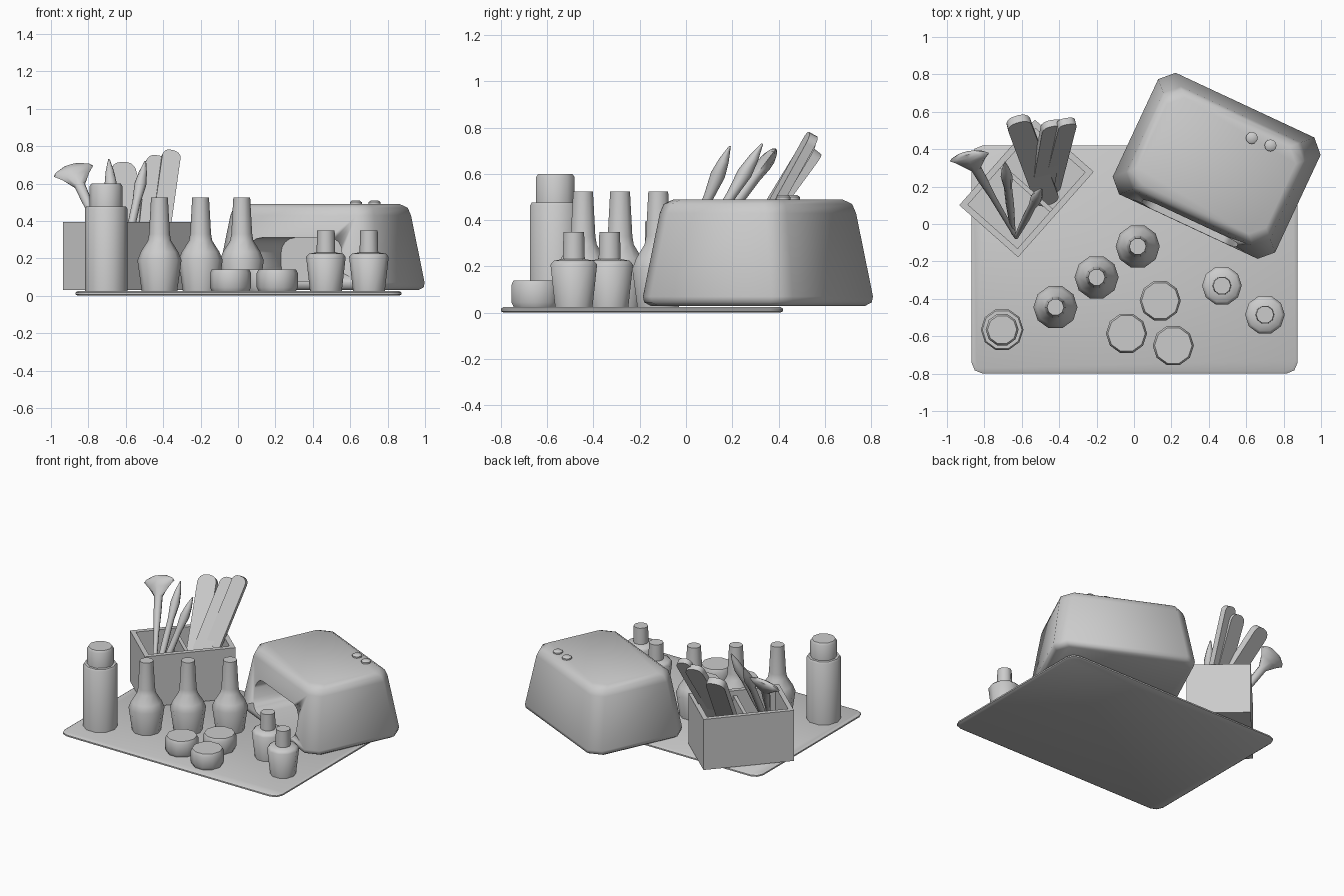
import bpy, bmesh, math
from mathutils import Vector, Matrix

if "Cube" in bpy.data.objects:
    bpy.data.objects.remove(bpy.data.objects["Cube"])

grey = bpy.data.materials.new("soft_grey")
grey.diffuse_color = (0.6, 0.6, 0.6, 1)
grey.use_nodes = True
grey.node_tree.nodes["Principled BSDF"].inputs["Base Color"].default_value = grey.diffuse_color


def finish(name, bm, loc=(0, 0, 0), rot=0.0, angle=50, matrix=None):
    bmesh.ops.recalc_face_normals(bm, faces=bm.faces)
    me = bpy.data.meshes.new(name)
    bm.to_mesh(me)
    bm.free()
    me.materials.append(grey)
    ob = bpy.data.objects.new(name, me)
    bpy.context.collection.objects.link(ob)
    ob.matrix_world = matrix or (Matrix.Translation(loc) @ Matrix.Rotation(rot, 4, 'Z'))
    bpy.ops.object.select_all(action='DESELECT')
    ob.select_set(True)
    bpy.context.view_layer.objects.active = ob
    bpy.ops.object.shade_smooth_by_angle(angle=math.radians(angle))
    return ob


def loft(loops, closed=False):
    """Skin a stack of equal loops; cap the ends or join last to first."""
    bm = bmesh.new()
    rings = [[bm.verts.new(p) for p in loop] for loop in loops]
    pairs = list(zip(rings, rings[1:]))
    if closed:
        pairs.append((rings[-1], rings[0]))
    else:
        bm.faces.new(rings[0][::-1])
        bm.faces.new(rings[-1])
    for a, b in pairs:
        for i in range(len(a)):
            j = (i + 1) % len(a)
            bm.faces.new((a[i], a[j], b[j], b[i]))
    return bm


def ring(rx, ry, z, n=10):
    return [(rx * math.cos(2 * math.pi * i / n), ry * math.sin(2 * math.pi * i / n), z)
            for i in range(n)]


def rounded_rect(hx, hy, r, z, seg=1):
    pts = []
    for k, (sx, sy) in enumerate([(1, 1), (-1, 1), (-1, -1), (1, -1)]):
        for s in range(seg + 1):
            a = math.pi / 2 * (k + s / seg)
            pts.append((sx * (hx - r) + r * math.cos(a), sy * (hy - r) + r * math.sin(a), z))
    return pts


def lathe(name, profile, xy, n=10, angle=50):
    return finish(name, loft([ring(r, r, z, n) for r, z in profile]), (xy[0], xy[1], 0), angle=angle)


def along(p0, p1, width=(1, 0, 0)):
    """Frame with z running from p0 to p1 and x near the width direction."""
    p0, p1 = Vector(p0), Vector(p1)
    z = (p1 - p0).normalized()
    x = Vector(width)
    x = (x - z * x.dot(z)).normalized()
    y = z.cross(x)
    return Matrix.Translation(p0) @ Matrix((x, y, z)).transposed().to_4x4(), (p1 - p0).length


# Mat
finish("mat", loft([rounded_rect(0.872 - i, 0.61 - i, 0.06, z, 2)
                    for i, z in [(0.012, 0), (0, 0.007), (0, 0.017), (0.012, 0.025)]]),
       (0.003, -0.19, 0))

# Curing lamp: tapered body with an arched hand opening
turn = math.radians(-25)
centre = Vector((0.442, 0.311, 0))
lamp = finish("lamp_body", loft([rounded_rect(0.479 - i, 0.358 - i, 0.07, z)
              for i, z in [(0.025, 0.03), (0.004, 0.045), (0, 0.07), (0.055, 0.43),
                           (0.068, 0.47), (0.1, 0.49)]]), centre, turn)
hole = loft([rounded_rect(0.28, 0.115, 0.08, d, 4) for d in (0.05, 0.6)])
# stand the opening's outline upright so that it cuts in from the front
bmesh.ops.transform(hole, verts=hole.verts,
                    matrix=Matrix.Translation((0, -0.5, 0.195)) @ Matrix.Rotation(-math.pi / 2, 4, 'X'))
cutter = finish("opening_cutter", hole, centre, turn)
bpy.context.view_layer.objects.active = lamp
mod = lamp.modifiers.new("opening", 'BOOLEAN')
mod.operation = 'DIFFERENCE'
mod.solver = 'EXACT'
mod.object = cutter
bpy.ops.object.modifier_apply(modifier=mod.name)
bpy.data.objects.remove(cutter)
for xy in [(0.63, 0.46), (0.73, 0.42)]:
    lathe("lamp_button", [(0.032, 0.48), (0.032, 0.5), (0.022, 0.508)], xy, 12)

# Tool holder: open box with a divider
box_turn = math.radians(48.5)
box_at = (-0.575, 0.19, 0)


def rect(hx, hy, z):
    return [(hx, hy, z), (-hx, hy, z), (-hx, -hy, z), (hx, -hy, z)]


finish("holder_box", loft([rect(0.305, 0.21, 0.03), rect(0.305, 0.21, 0.395),
                           rect(0.272, 0.177, 0.395), rect(0.272, 0.177, 0.06)]), box_at, box_turn)
finish("holder_divider", loft([rect(0.012, 0.18, 0.05), rect(0.012, 0.18, 0.36)]),
       box_at, box_turn)

# Nail files: flat bars with rounded ends
for p0, p1, w, t in [((-0.46, 0.12, 0.1), (-0.625, 0.56, 0.70), 0.065, 0.024),
                     ((-0.50, 0.15, 0.1), (-0.43, 0.54, 0.74), 0.062, 0.02),
                     ((-0.45, 0.18, 0.1), (-0.355, 0.55, 0.77), 0.05, 0.02)]:
    frame, length = along(p0, p1, (1, 0.25, 0))
    bar = loft([rounded_rect(w, length / 2, w * 0.8, z, 4) for z in (-t, t)])
    bmesh.ops.transform(bar, verts=bar.verts, matrix=Matrix.Translation((0, 0, length / 2))
                        @ Matrix.Rotation(math.pi / 2, 4, 'X'))
    finish("nail_file", bar, matrix=frame)

# Pointed brushes
for p0, p1 in [((-0.63, -0.07, 0.1), (-0.495, 0.19, 0.72)),
               ((-0.645, -0.05, 0.1), (-0.69, 0.33, 0.73))]:
    frame, length = along(p0, p1)
    finish("pointed_brush", loft([ring(r, r, length * f, 8) for r, f in
           [(0.012, 0), (0.022, 0.4), (0.022, 0.65), (0.032, 0.8), (0.022, 0.9), (0.004, 1)]]),
           matrix=frame)

# Fan brush: thin handle opening into a flat fan
frame, length = along((-0.63, -0.07, 0.1), (-0.89, 0.375, 0.69))
finish("fan_brush", loft([ring(rx, ry, length * f, 8) for rx, ry, f in
       [(0.012, 0.012, 0), (0.018, 0.018, 0.5), (0.027, 0.027, 0.7), (0.03, 0.027, 0.83),
        (0.075, 0.032, 0.91), (0.112, 0.03, 0.96), (0.095, 0.022, 0.985), (0.05, 0.012, 1.01)]]),
       matrix=frame)

# Tall polish bottles
for xy in [(0.02, -0.12), (-0.20, -0.285), (-0.42, -0.445)]:
    lathe("tall_bottle", [(0.095, 0.025), (0.118, 0.19), (0.1, 0.235), (0.062, 0.295),
                          (0.056, 0.33), (0.045, 0.525)], xy)

# Small polish bottles
for xy in [(0.47, -0.33), (0.70, -0.485)]:
    lathe("small_bottle", [(0.085, 0.025), (0.106, 0.208), (0.09, 0.225), (0.05, 0.232),
                           (0.047, 0.348)], xy)

# Lotion bottle with cap
lathe("lotion_bottle", [(0.114, 0.025), (0.114, 0.465), (0.106, 0.477)], (-0.705, -0.565))
lathe("lotion_cap", [(0.088, 0.47), (0.088, 0.585), (0.078, 0.6)], (-0.705, -0.565))

# Cream jars
for xy in [(-0.04, -0.585), (0.14, -0.41), (0.21, -0.65)]:
    lathe("cream_jar", [(0.1, 0.025), (0.11, 0.045), (0.11, 0.12), (0.1, 0.14)], xy)
